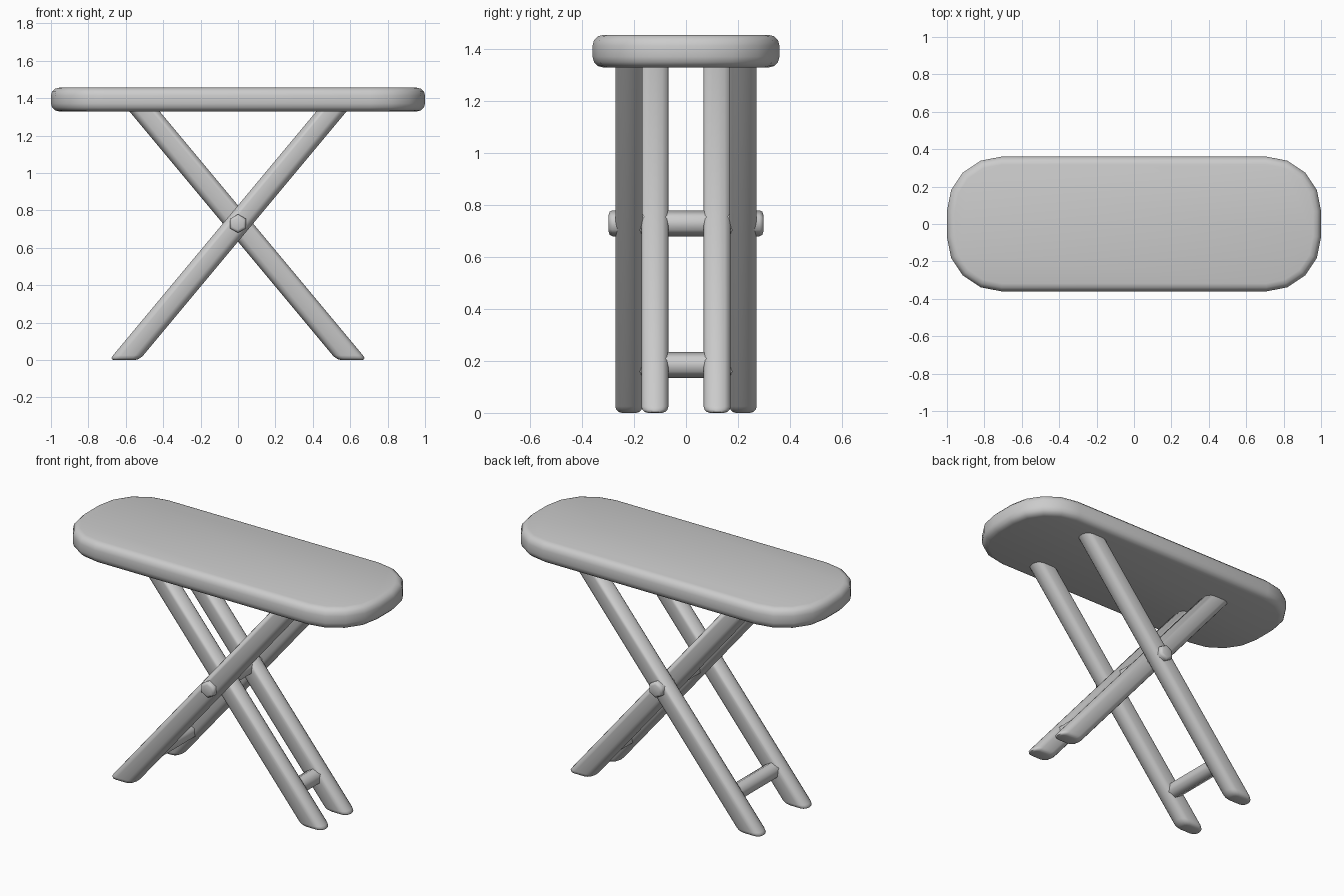
import bpy, bmesh, math
from mathutils import Matrix

if "Cube" in bpy.data.objects:
    bpy.data.objects.remove(bpy.data.objects["Cube"])

PIVOT_Z = 0.73      # height where the legs cross
SLOPE = 1.2         # leg rise over run


def finish(bm, name, angle=40):
    bmesh.ops.recalc_face_normals(bm, faces=bm.faces[:])
    mesh = bpy.data.meshes.new(name)
    bm.to_mesh(mesh)
    bm.free()
    ob = bpy.data.objects.new(name, mesh)
    bpy.context.collection.objects.link(ob)
    bpy.ops.object.select_all(action='DESELECT')
    ob.select_set(True)
    bpy.context.view_layer.objects.active = ob
    bpy.ops.object.shade_smooth_by_angle(angle=math.radians(angle))
    return ob


def bevel(bm, edges, width, segments):
    bmesh.ops.bevel(bm, geom=edges, offset=width, segments=segments,
                    profile=0.5, affect='EDGES', clamp_overlap=True)


def cap_edges(bm, zs):
    return [e for e in bm.edges
            if any(all(abs(v.co.z - z) < 1e-4 for v in e.verts) for z in zs)]


def tabletop():
    # Rounded slab with softened rims
    bm = bmesh.new()
    z0, z1 = 1.33, 1.456
    bmesh.ops.create_cube(bm, size=1, matrix=Matrix.Translation((0, 0, (z0 + z1) / 2))
                          @ Matrix.Diagonal((2, 0.72, z1 - z0, 1)))
    bevel(bm, [e for e in bm.edges if abs(e.verts[0].co.z - e.verts[1].co.z) > 0.01], 0.29, 4)
    bevel(bm, cap_edges(bm, (z0, z1)), 0.042, 3)
    return finish(bm, "tabletop")


def leg(name, y, lean):
    # Slanted bar, horizontal ends, well rounded along its length
    top = 1.39
    bm = bmesh.new()
    bmesh.ops.create_cube(bm, size=1, matrix=Matrix.Translation((0, y, top / 2))
                          @ Matrix.Diagonal((0.162, 0.104, top, 1)))
    bevel(bm, [e for e in bm.edges if abs(e.verts[0].co.z - e.verts[1].co.z) > 0.01], 0.045, 3)
    bevel(bm, cap_edges(bm, (0,)), 0.025, 3)
    for v in bm.verts:
        v.co.x += lean * (v.co.z - PIVOT_Z) / SLOPE
    return finish(bm, name, 60)


def hex_rod(name, x, z, half, rim):
    # Six-sided rod along y with a vertex pointing up
    bm = bmesh.new()
    bmesh.ops.create_cone(bm, cap_ends=True, segments=6, radius1=0.05, radius2=0.05, depth=2 * half)
    # turn so that a vertex points straight up
    if not any(abs(v.co.x) < 1e-4 for v in bm.verts):
        bmesh.ops.rotate(bm, verts=bm.verts, matrix=Matrix.Rotation(math.pi / 6, 3, 'Z'))
    if rim:
        bevel(bm, cap_edges(bm, (-half, half)), rim, 2)
    bmesh.ops.transform(bm, verts=bm.verts, matrix=Matrix.Translation((x, 0, z))
                        @ Matrix.Rotation(math.pi / 2, 4, 'X'))
    return finish(bm, name, 65)


tabletop()
# Outer pair rises to the right, inner pair to the left
for side, s in (("front", -1), ("back", 1)):
    leg(f"outer_leg_{side}", s * 0.22, 1)
    leg(f"inner_leg_{side}", s * 0.12, -1)

# Pivot rod through all legs and a stretcher low on each pair
hex_rod("pivot_rod", 0, PIVOT_Z, 0.298, 0.015)
bar_z = 0.185
bar_x = (PIVOT_Z - bar_z) / SLOPE
hex_rod("inner_stretcher", bar_x, bar_z, 0.12, 0)
hex_rod("outer_stretcher", -bar_x, bar_z, 0.22, 0)
